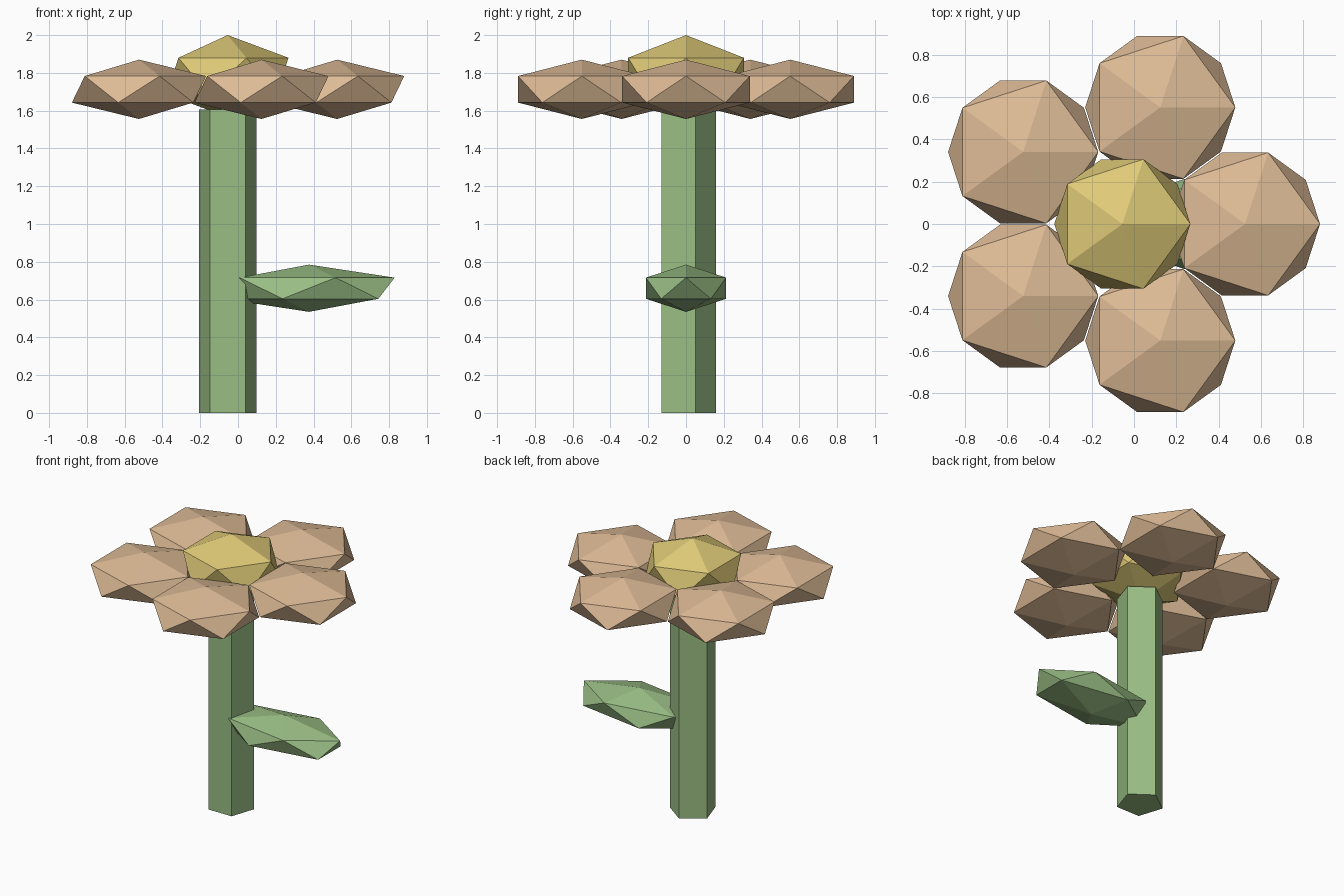
import bpy, bmesh
from math import cos, sin, radians
from mathutils import Matrix, Vector

cube = bpy.data.objects.get("Cube")
if cube:
    bpy.data.objects.remove(cube, do_unlink=True)


def material(name, color):
    mat = bpy.data.materials.new(name)
    mat.use_nodes = True
    mat.diffuse_color = (*color, 1)
    bsdf = next(n for n in mat.node_tree.nodes if n.type == 'BSDF_PRINCIPLED')
    bsdf.inputs["Base Color"].default_value = (*color, 1)
    return mat


def add_object(name, bm, mat):
    bmesh.ops.recalc_face_normals(bm, faces=bm.faces)
    mesh = bpy.data.meshes.new(name)
    bm.to_mesh(mesh)
    bm.free()
    mesh.materials.append(mat)
    obj = bpy.data.objects.new(name, mesh)
    bpy.context.collection.objects.link(obj)
    return obj


def squashed_ball(name, center, radii, mat):
    """Flat-faced twenty-sided ball, scaled along each axis."""
    bm = bmesh.new()
    bmesh.ops.create_icosphere(bm, subdivisions=1, radius=1)
    bm.transform(Matrix.Translation(center) @ Matrix.Diagonal((*radii, 1)))
    obj = add_object(name, bm, mat)
    obj.data.update()
    return obj


petal_tan = material("petal tan", (0.73, 0.50, 0.305))
center_yellow = material("center yellow", (0.745, 0.597, 0.188))
plant_green = material("plant green", (0.319, 0.509, 0.231))

AXIS_X = -0.055

# Five-sided stem with one corner to the back
bm = bmesh.new()
ring = [bm.verts.new((AXIS_X + 0.16 * cos(radians(90 + 72 * i)),
                      0.16 * sin(radians(90 + 72 * i)), 0)) for i in range(5)]
base = bm.faces.new(ring)
top = bmesh.ops.extrude_face_region(bm, geom=[base], use_keep_orig=True)
bmesh.ops.translate(bm, vec=Vector((0, 0, 1.605)),
                    verts=[g for g in top["geom"] if isinstance(g, bmesh.types.BMVert)])
add_object("stem", bm, plant_green)

# Leaf growing out of the stem
squashed_ball("leaf", (0.376, 0, 0.66), (0.507, 0.25, 0.125), plant_green)

# Ring of petals around the flower center
for i in range(5):
    a = radians(72 * i)
    squashed_ball(f"petal_{i + 1}", (AXIS_X + 0.58 * cos(a), 0.58 * sin(a), 1.713),
                  (0.397, 0.397, 0.157), petal_tan)

squashed_ball("flower_center", (AXIS_X, 0, 1.783), (0.36, 0.36, 0.217), center_yellow)
